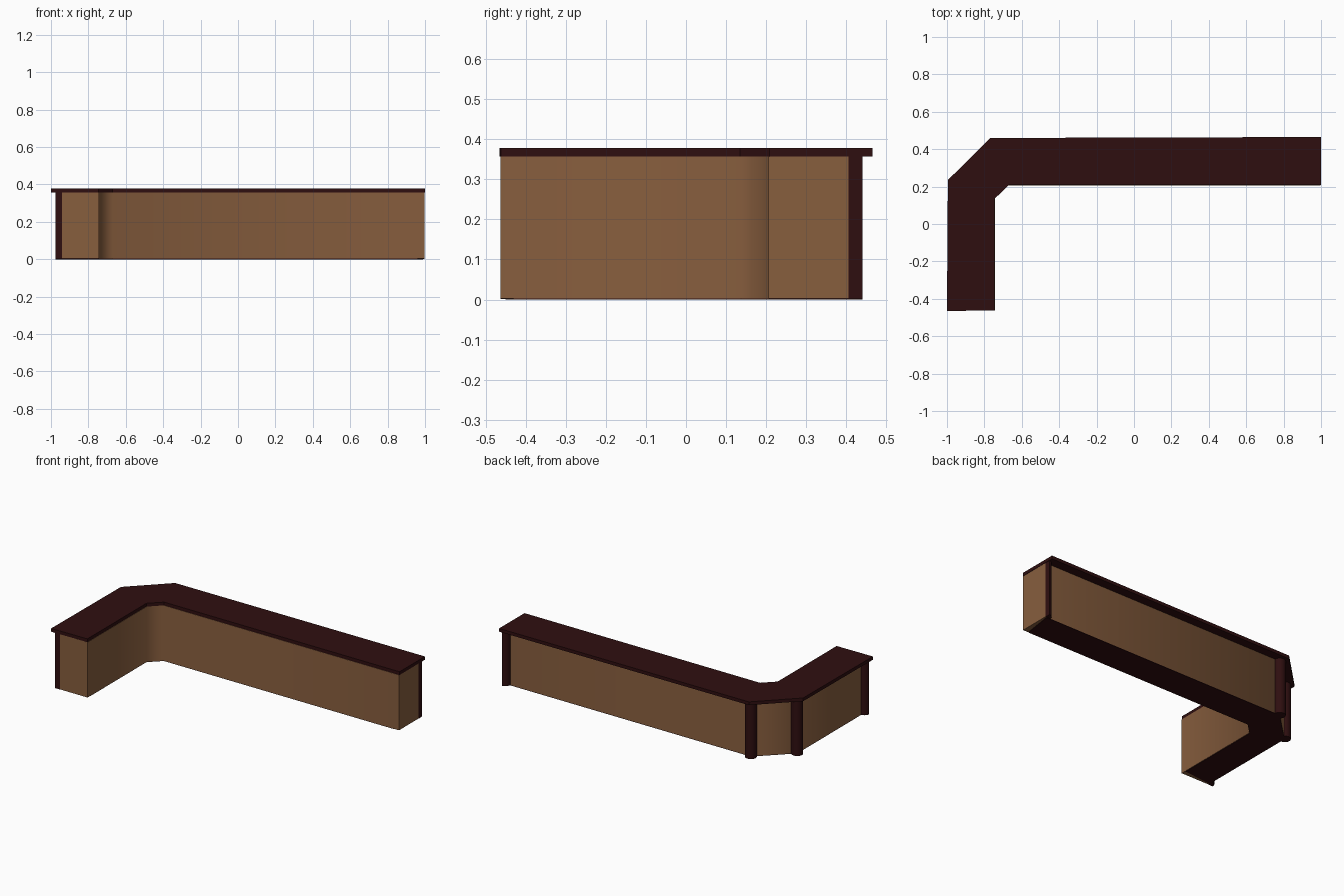
import bpy, bmesh, math

if "Cube" in bpy.data.objects:
    bpy.data.objects.remove(bpy.data.objects["Cube"])


def material(name, rgb):
    m = bpy.data.materials.new(name)
    m.diffuse_color = (*rgb, 1)
    m.use_nodes = True
    m.node_tree.nodes["Principled BSDF"].inputs["Base Color"].default_value = m.diffuse_color
    return m


DARK = material("dark red wood", (0.028, 0.0045, 0.005))
BROWN = material("brown wood", (0.245, 0.112, 0.048))


def prism(name, outline, z0, z1, mat, smooth=None):
    """Extrude a flat outline from z0 up to z1."""
    bm = bmesh.new()
    face = bm.faces.new([bm.verts.new((x, y, z0)) for x, y in outline])
    up = bmesh.ops.extrude_face_region(bm, geom=[face])["geom"]
    bmesh.ops.translate(bm, vec=(0, 0, z1 - z0),
                        verts=[v for v in up if isinstance(v, bmesh.types.BMVert)])
    bmesh.ops.recalc_face_normals(bm, faces=bm.faces)
    mesh = bpy.data.meshes.new(name)
    bm.to_mesh(mesh)
    bm.free()
    mesh.materials.append(mat)
    ob = bpy.data.objects.new(name, mesh)
    bpy.context.collection.objects.link(ob)
    if smooth:
        bpy.ops.object.select_all(action='DESELECT')
        ob.select_set(True)
        bpy.context.view_layer.objects.active = ob
        bpy.ops.object.shade_smooth_by_angle(angle=math.radians(smooth))
    return ob


def arc(cx, cy, r, start, end, steps):
    return [(cx + r * math.cos(math.radians(start + (end - start) * i / steps)),
             cy + r * math.sin(math.radians(start + (end - start) * i / steps)))
            for i in range(steps + 1)]


# Counter top: L shape with cut corner
prism("counter_top",
      [(-1, -0.465), (-0.745, -0.462), (-0.745, 0.135), (-0.67, 0.208),
       (1, 0.208), (1, 0.465), (-0.768, 0.46), (-0.995, 0.235)],
      0.357, 0.378, DARK)

# Counter body: flush inside, set back on the outside
prism("counter_body",
      [(-0.94, -0.463), (-0.743, -0.463), (-0.743, 0.137), (-0.672, 0.206),
       (0.998, 0.206), (0.998, 0.405), (-0.744, 0.405), (-0.94, 0.215)],
      0.003, 0.357, BROWN, smooth=60)

# Dark floor panel under the body, ends slightly short
prism("floor_panel",
      [(-0.94, -0.45), (-0.745, -0.43), (-0.745, 0.137), (-0.672, 0.208),
       (0.96, 0.208), (0.99, 0.405), (-0.744, 0.405), (-0.94, 0.215)],
      0, 0.003, DARK)

# Round posts at the two outer corners
R = 0.035
for name, x, y in (("back_corner_post", -0.744, 0.405), ("side_corner_post", -0.94, 0.217)):
    prism(name, arc(x, y, R, 0, 360, 16)[:-1], 0, 0.357, DARK, smooth=40)

# Quarter-round posts, cut flush with the two ends
prism("back_end_post", [(0.998, 0.405)] + arc(0.998, 0.405, R, 90, 180, 5),
      0.002, 0.357, DARK, smooth=40)
prism("front_end_post", [(-0.94, -0.463)] + arc(-0.94, -0.463, R, 90, 180, 5),
      0.002, 0.357, DARK, smooth=40)
